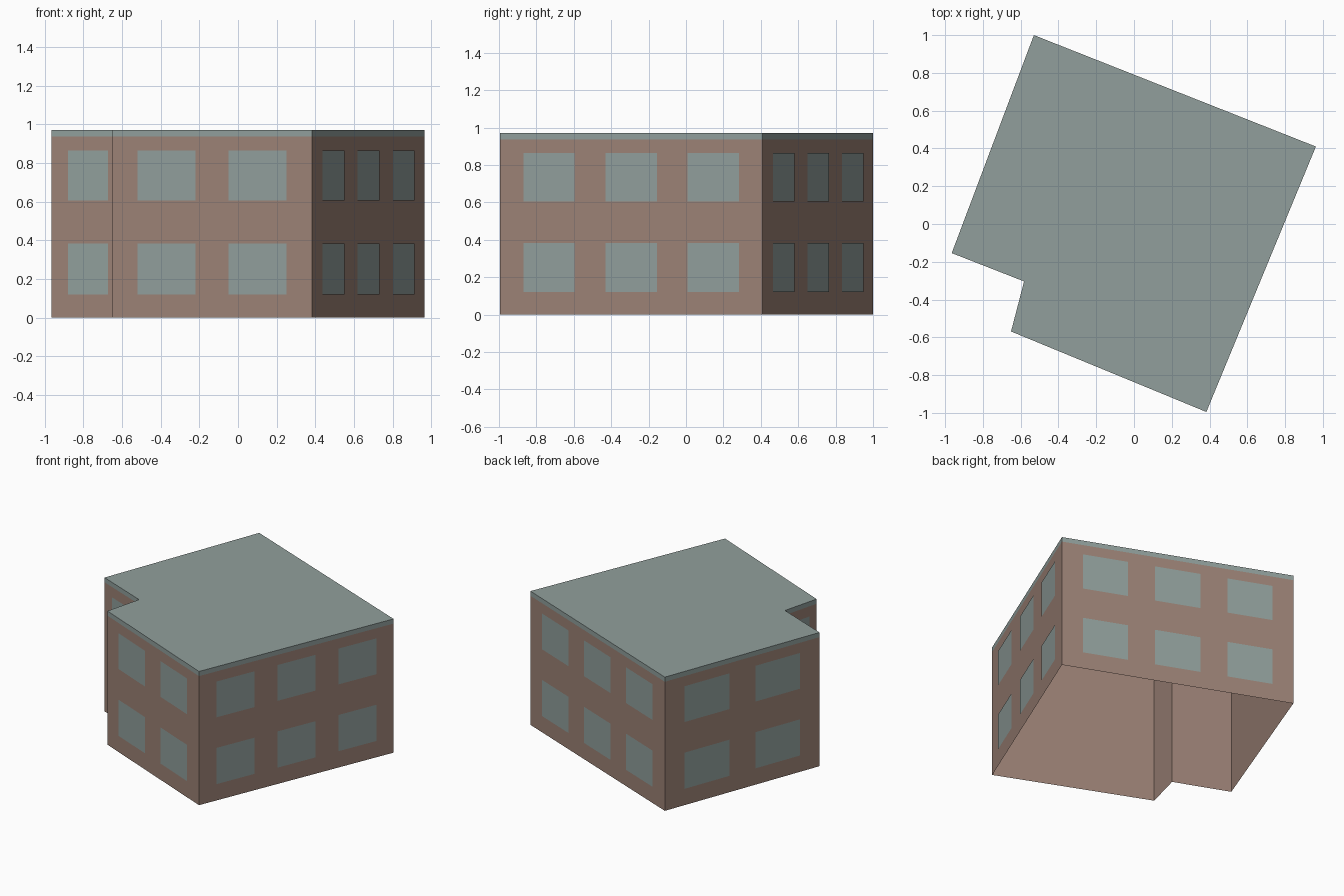
import bpy
import bmesh
from mathutils import Vector

cube = bpy.data.objects.get("Cube")
if cube:
    bpy.data.objects.remove(cube, do_unlink=True)


def make_material(name, colour):
    mat = bpy.data.materials.new(name)
    mat.use_nodes = True
    mat.diffuse_color = colour
    mat.node_tree.nodes["Principled BSDF"].inputs["Base Color"].default_value = colour
    return mat


brick = make_material("brown_brick", (0.332, 0.223, 0.181, 1))
slate = make_material("grey_green", (0.283, 0.347, 0.332, 1))

# Footprint corners, counter-clockwise, and windows per row on the wall that follows
CORNERS = [(-0.53, 1.0), (-0.965, -0.154), (-0.582, -0.304),
           (-0.651, -0.569), (0.383, -0.995), (0.963, 0.41)]
WINDOW_COUNTS = [2, 1, 1, 2, 3, 3]
# Window start and end as fractions of the wall length
SPANS = {1: [(0.23, 0.77)],
         2: [(0.127, 0.417), (0.583, 0.873)],
         3: [(0.09, 0.285), (0.402, 0.598), (0.715, 0.91)]}
STOREYS = [(0.12, 0.383), (0.605, 0.865)]
EAVES, TOP = 0.937, 0.971
PLATE_GAP = 0.003

points = [Vector((x, y, 0)) for x, y in CORNERS]
edges = list(zip(points, points[1:] + points[:1]))


def at(point, z):
    return Vector((point.x, point.y, z))


def add_face(bm, coords):
    return bm.faces.new([bm.verts.new(c) for c in coords])


def wall_panel(bm, a, b, low, high):
    return add_face(bm, [at(a, low), at(b, low), at(b, high), at(a, high)])


def finish(name, bm, mat):
    bmesh.ops.remove_doubles(bm, verts=bm.verts[:], dist=0.0001)
    mesh = bpy.data.meshes.new(name)
    bm.to_mesh(mesh)
    bm.free()
    mesh.materials.append(mat)
    obj = bpy.data.objects.new(name, mesh)
    bpy.context.collection.objects.link(obj)


# Outer walls, open underneath
bm = bmesh.new()
for a, b in edges:
    wall_panel(bm, a, b, 0, EAVES)
finish("walls", bm, brick)

# Flat roof with its edge band
bm = bmesh.new()
for a, b in edges:
    wall_panel(bm, a, b, EAVES, TOP)
add_face(bm, [at(p, TOP) for p in points])
finish("roof", bm, slate)

# Window plates in two storeys on every wall
bm = bmesh.new()
for (a, b), count in zip(edges, WINDOW_COUNTS):
    along = b - a
    outward = Vector((along.y, -along.x, 0)).normalized() * PLATE_GAP
    for start, end in SPANS[count]:
        for low, high in STOREYS:
            wall_panel(bm, a + along * start + outward,
                       a + along * end + outward, low, high)
finish("windows", bm, slate)
